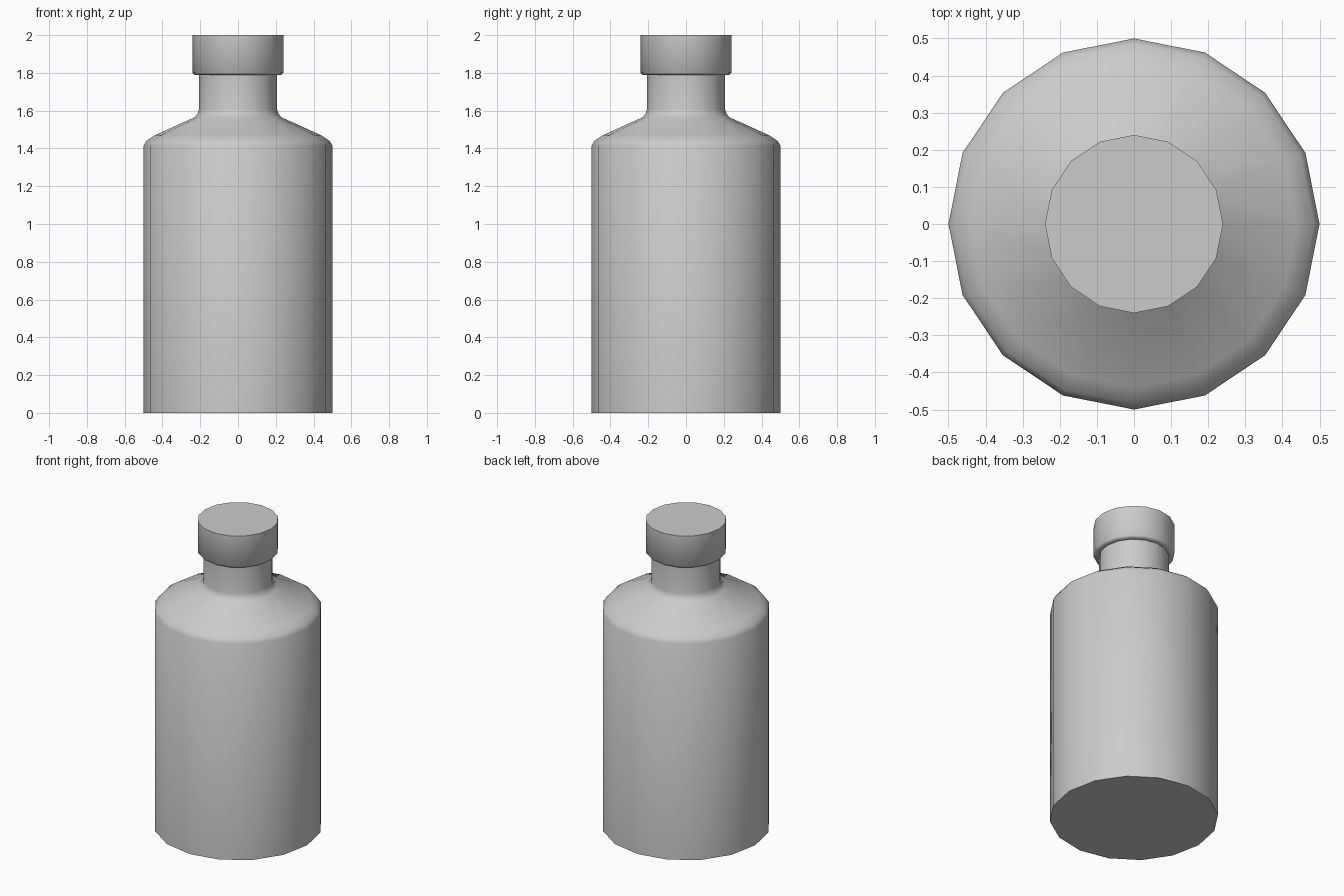
import bpy, bmesh, math

if "Cube" in bpy.data.objects:
    bpy.data.objects.remove(bpy.data.objects["Cube"])

SIDES = 16


def lathe(name, profile):
    """Revolve (radius, height) points around z; a radius of 0 closes with an n-gon."""
    bm = bmesh.new()
    rings = []
    for r, z in profile:
        rings.append([bm.verts.new((r * math.cos(2 * math.pi * i / SIDES),
                                    r * math.sin(2 * math.pi * i / SIDES), z))
                      for i in range(SIDES)])
    for lower, upper in zip(rings, rings[1:]):
        for i in range(SIDES):
            j = (i + 1) % SIDES
            bm.faces.new((lower[i], lower[j], upper[j], upper[i]))
    mesh = bpy.data.meshes.new(name)
    return bm, rings, mesh


def finish(name, bm, mesh):
    bm.to_mesh(mesh)
    bm.free()
    obj = bpy.data.objects.new(name, mesh)
    bpy.context.collection.objects.link(obj)
    bpy.ops.object.select_all(action='DESELECT')
    obj.select_set(True)
    bpy.context.view_layer.objects.active = obj
    bpy.ops.object.shade_smooth_by_angle(angle=math.radians(50))
    return obj


# Bottle: body, rounded shoulder and neck, closed at the base
bm, rings, mesh = lathe("bottle", [
    (0.50, 0.0), (0.50, 1.415), (0.485, 1.44), (0.44, 1.47),
    (0.23, 1.565), (0.213, 1.585), (0.207, 1.61), (0.207, 1.79)])
bm.faces.new(list(reversed(rings[0])))
finish("bottle", bm, mesh)

# Cap: sits on the neck with a slightly sloped underside and a flat top
bm, rings, mesh = lathe("cap", [
    (0.207, 1.79), (0.23, 1.79), (0.24, 1.80), (0.24, 2.0)])
bm.faces.new(rings[-1])
finish("cap", bm, mesh)
